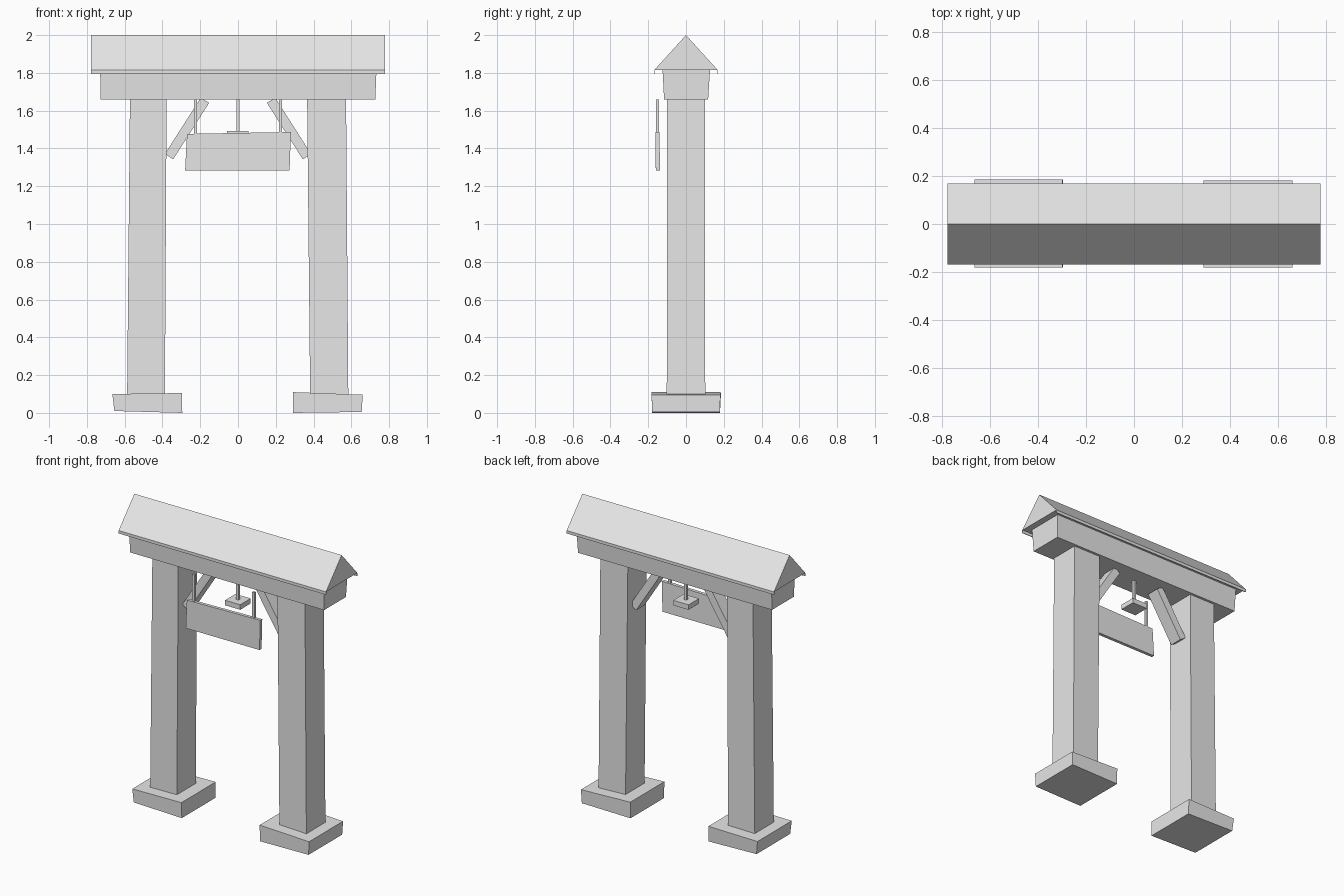
import bpy, math
from mathutils import Matrix, Vector

if "Cube" in bpy.data.objects:
    bpy.data.objects.remove(bpy.data.objects["Cube"])

grey = bpy.data.materials.new("plain grey")
grey.diffuse_color = (0.8, 0.8, 0.8, 1)
grey.use_nodes = True
grey.node_tree.nodes["Principled BSDF"].inputs["Base Color"].default_value = grey.diffuse_color


def mesh(name, verts, faces):
    me = bpy.data.meshes.new(name)
    me.from_pydata(verts, [], faces)
    me.materials.append(grey)
    ob = bpy.data.objects.new(name, me)
    bpy.context.collection.objects.link(ob)
    return ob


def block(name, bottom, top):
    """Six-sided block; each end is (x0, x1, y0, y1, z at x0, z at x1)."""
    verts = []
    for x0, x1, y0, y1, za, zb in (bottom, top):
        verts += [(x0, y0, za), (x1, y0, zb), (x1, y1, zb), (x0, y1, za)]
    faces = [(3, 2, 1, 0), (4, 5, 6, 7)]
    faces += [(i, (i + 1) % 4, (i + 1) % 4 + 4, i + 4) for i in range(4)]
    return mesh(name, verts, faces)


def box(name, x0, x1, y0, y1, z0, z1):
    return block(name, (x0, x1, y0, y1, z0, z0), (x0, x1, y0, y1, z1, z1))


# Footings, slightly irregular like hand-cut stone
block("left_footing", (-0.655, -0.295, -0.18, 0.18, 0.01, 0.0),
      (-0.665, -0.297, -0.182, 0.185, 0.10, 0.105))
block("right_footing", (0.29, 0.655, -0.18, 0.18, 0.0, 0.005),
      (0.29, 0.66, -0.182, 0.182, 0.11, 0.096))

# Posts, leaning very slightly
block("left_post", (-0.587, -0.387, -0.102, 0.102, 0.09, 0.09),
      (-0.572, -0.378, -0.10, 0.10, 1.67, 1.67))
block("right_post", (0.382, 0.584, -0.102, 0.102, 0.09, 0.09),
      (0.366, 0.572, -0.10, 0.10, 1.67, 1.67))

# Cross beam, wider at the top
block("beam", (-0.727, 0.727, -0.116, 0.117, 1.66, 1.658),
      (-0.73, 0.733, -0.124, 0.127, 1.815, 1.815))

# Gable roof with thin eave boards hanging below its long edges
X, Y, EAVE = 0.777, 0.168, 1.815
mesh("roof",
     [(x, y, z) for x in (-X, X) for y, z in ((-Y, EAVE), (Y, EAVE), (0, 2.0))],
     [(0, 2, 1), (3, 4, 5), (0, 1, 4, 3), (0, 3, 5, 2), (1, 2, 5, 4)])
for s, label in ((-1, "front"), (1, "back")):
    ys = sorted((s * Y, s * (Y - 0.004)))
    box(label + "_eave_board", -X, X, *ys, 1.795, EAVE)

# Diagonal braces between posts and beam
for s, label in ((-1, "left"), (1, "right")):
    low, high = Vector((s * 0.365, 0, 1.357)), Vector((s * 0.175, 0, 1.655))
    d = high - low
    h = d.length / 2
    brace = box(label + "_brace", -0.026, 0.026, -0.045, 0.045, -h, h)
    brace.data.transform(Matrix.Translation((low + high) / 2)
                         @ Matrix.Rotation(math.atan2(d.x, d.z), 4, 'Y'))

# Hanging sign board and its rods
block("sign", (-0.28, 0.273, -0.16, -0.138, 1.283, 1.283),
      (-0.27, 0.28, -0.162, -0.14, 1.477, 1.487))
for s, label in ((-1, "left"), (1, "right")):
    box(label + "_sign_rod", s * 0.225 - 0.008, s * 0.225 + 0.008,
        -0.158, -0.142, 1.475, 1.66)

# Small plate hung under the middle of the beam
box("hanging_rod", -0.008, 0.008, -0.008, 0.008, 1.48, 1.665)
box("hanging_plate", -0.058, 0.056, -0.056, 0.056, 1.458, 1.492)
